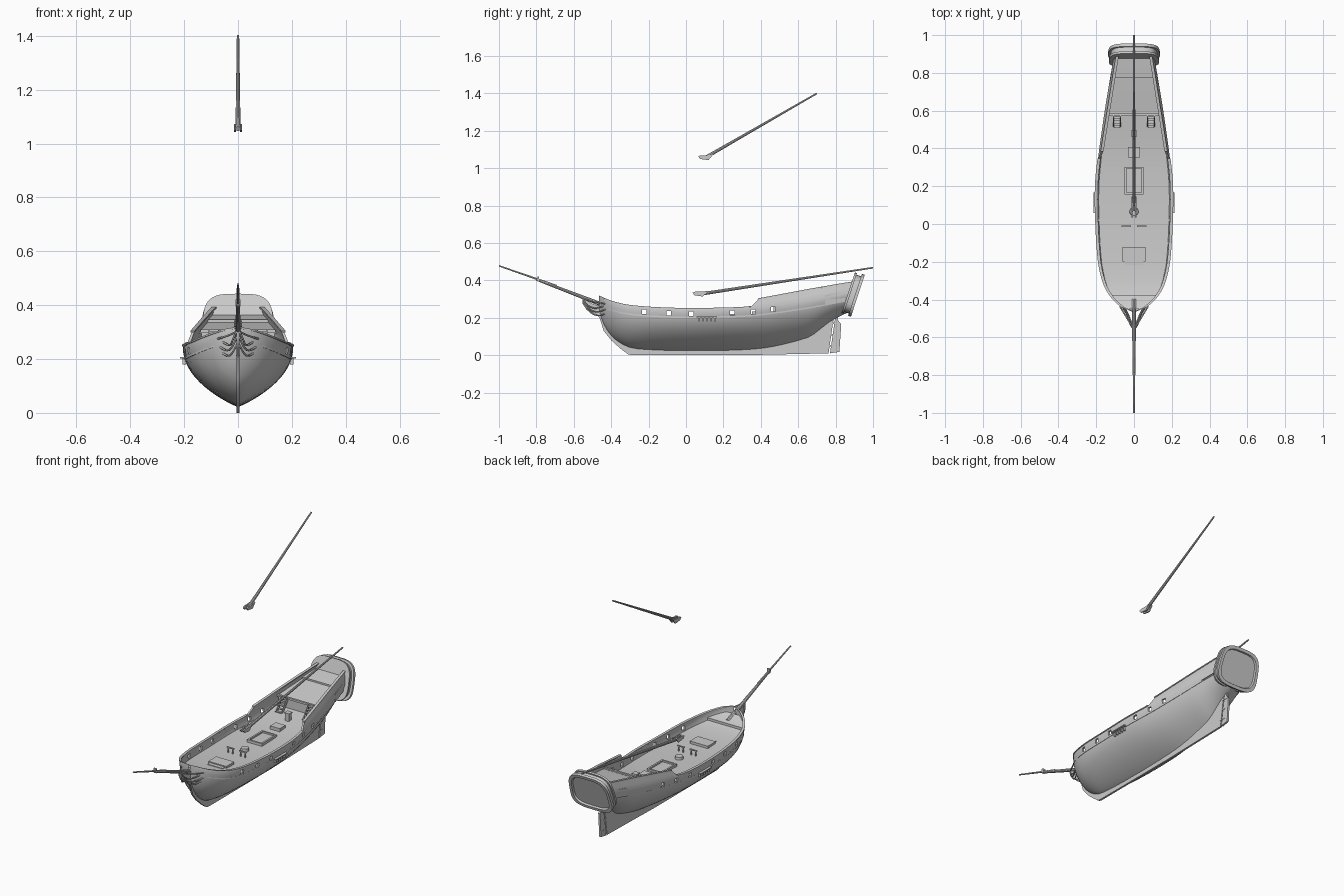
import bpy, bmesh, math
from mathutils import Vector

if "Cube" in bpy.data.objects:
    bpy.data.objects.remove(bpy.data.objects["Cube"])


def interp(pts):
    """Smooth cubic interpolation through (y, value) points."""
    xs, vs = zip(*pts)
    last = len(xs) - 1

    def slope(i):
        a, b = max(i - 1, 0), min(i + 1, last)
        return (vs[b] - vs[a]) / (xs[b] - xs[a])

    def f(x):
        x = min(max(x, xs[0]), xs[-1])
        i = next((k for k in range(last) if x <= xs[k + 1]), last - 1)
        h = xs[i + 1] - xs[i]
        t = (x - xs[i]) / h
        return ((2*t**3 - 3*t**2 + 1) * vs[i] + (t**3 - 2*t**2 + t) * h * slope(i)
                + (3*t**2 - 2*t**3) * vs[i + 1] + (t**3 - t**2) * h * slope(i + 1))
    return f


def finish(name, bm, smooth=True):
    bmesh.ops.recalc_face_normals(bm, faces=bm.faces)
    me = bpy.data.meshes.new(name)
    bm.to_mesh(me)
    bm.free()
    ob = bpy.data.objects.new(name, me)
    bpy.context.collection.objects.link(ob)
    if smooth:
        bpy.ops.object.select_all(action='DESELECT')
        ob.select_set(True)
        bpy.context.view_layer.objects.active = ob
        bpy.ops.object.shade_smooth_by_angle(angle=math.radians(35))
    return ob


def add_loft(bm, rings):
    vr = [[bm.verts.new(p) for p in r] for r in rings]
    n = len(vr[0])
    for a, b in zip(vr, vr[1:]):
        for i in range(n):
            j = (i + 1) % n
            bm.faces.new((a[i], a[j], b[j], b[i]))
    bm.faces.new(vr[0])
    bm.faces.new(vr[-1])


def loft(name, *ring_sets):
    bm = bmesh.new()
    for rings in ring_sets:
        add_loft(bm, rings)
    return finish(name, bm)


def boxes(name, items):
    """items: (x, y, z, sx, sy, sz) with centre and full size."""
    bm = bmesh.new()
    for x, y, z, sx, sy, sz in items:
        add_loft(bm, [[(x + i*sx/2, y + j*sy/2, z + k*sz/2) for i, j in
                       ((-1, -1), (1, -1), (1, 1), (-1, 1))] for k in (-1, 1)])
    return finish(name, bm, False)


def plate(name, yz, t):
    return loft(name, [[(s * t, y, z) for y, z in yz] for s in (-1, 1)])


def spar(name, a, b, r0, r1, n=10):
    a, b = Vector(a), Vector(b)
    q = (b - a).to_track_quat('Z', 'Y')
    circ = [Vector((math.cos(k*math.tau/n), math.sin(k*math.tau/n), 0)) for k in range(n)]
    return loft(name, [[p + q @ (c * r) for c in circ] for p, r in ((a, r0), (b, r1))])


# Hull lines: half width, bottom, sheer, bulwark top, fullness
width = interp([(-.465, .006), (-.45, .045), (-.43, .078), (-.4, .11), (-.35, .145), (-.3, .166),
                (-.2, .188), (0, .202), (.2, .204), (.35, .19), (.6, .155), (.8, .122), (.89, .105)])
bottom = interp([(-.465, .24), (-.45, .19), (-.42, .13), (-.38, .085), (-.33, .052), (-.27, .033),
                 (0, .022), (.3, .026), (.45, .04), (.6, .075), (.7, .112), (.8, .18), (.89, .225)])
sheer = interp([(-.465, .31), (-.4, .283), (-.3, .26), (-.1, .246), (.1, .244), (.35, .253),
                (.6, .285), (.89, .335)])
stern_top = interp([(.385, .298), (.6, .338), (.89, .392)])
power = interp([(-.465, .6), (-.3, .8), (0, .9), (.4, 1.0), (.6, 1.0), (.75, .8), (.89, .6)])


def top_z(y):
    low = sheer(y) + .003
    if y <= .345:
        return low
    return stern_top(y) if y >= .385 else low + (stern_top(.385) - low) * (y - .345) / .04


def hull_x(y, z):
    zb, zs = bottom(y), sheer(y)
    if z > zs:
        return width(y) - .3 * (z - zs)
    v = max((z - zb) / (zs - zb), 0)
    return width(y) * (1 - (1 - v)**2.1)**power(y)


def rake(y, z):
    return y + min(max((y - .65) / .24, 0), 1) * .33 * (z - .32)


# Hull shell
def hull_ring(y):
    zb, zs, zt = bottom(y), sheer(y), top_z(y)
    half = []
    for k in range(1, 15):
        v = (k / 14)**1.6
        half.append((zb + (zs - zb) * v, v))
    half += [((zs + zt) / 2, 1), (zt, 1)]
    out = [(hull_x(y, z), z) for z, v in half]
    inn = [(hull_x(y, z) * .94, z + .012 * (1 - v)) for z, v in half]
    ring = [(-x, z) for x, z in reversed(out)] + [(0, zb)] + out
    ring += list(reversed(inn)) + [(0, zb + .012)] + [(-x, z) for x, z in inn]
    return [(x, rake(y, z), z) for x, z in ring]


stations = [-.465, -.458, -.45, -.44, -.43, -.415, -.4, -.38, -.36, -.33]
stations += [-.3 + .043 * i for i in range(15)] + [.345, .385] + [.42 + .047 * i for i in range(11)]
hull = loft("hull", [hull_ring(y) for y in stations])

# Gun ports cut through both sides
cutter = boxes("port_cutter", [(0, y, sheer(y) - .021, .6, .024, .024)
                               for y in (-.222, -.093, .027, .247, .36, .467)])
cutter.hide_render = True
mod = hull.modifiers.new("ports", 'BOOLEAN')
mod.operation, mod.solver, mod.object = 'DIFFERENCE', 'EXACT', cutter
bpy.context.view_layer.objects.active = hull
bpy.ops.object.modifier_apply(modifier="ports")
bpy.data.objects.remove(cutter)


# Decks
def deck(name, y0, y1, zf, n, thick=.006):
    rings = []
    for i in range(n + 1):
        y = y0 + (y1 - y0) * i / n
        z = zf(y)
        x = hull_x(y, z) * .96
        rings.append([(-x, rake(y, z), z), (x, rake(y, z), z),
                      (x, rake(y, z), z - thick), (-x, rake(y, z), z - thick)])
    return loft(name, rings)


deck("main_deck", -.44, .62, lambda y: sheer(y) - .04, 26)
deck("bow_deck", -.45, -.375, lambda y: sheer(y) - .025, 8, .015)
deck("quarter_deck", .58, .885, lambda y: .3 + .19 * (y - .58), 8)
deck("poop_deck", .77, .887, lambda y: .31 + .19 * (y - .58), 4, .012)
boxes("quarter_bulkhead", [(0, .585, .257, .27, .008, .09), (0, .578, .304, .28, .012, .012)])


# Cap rails and wale strips following the hull
def strip(name, y0, y1, zf, n, out=.004, inn=.012, h=.006):
    sets = []
    for s in (-1, 1):
        rings = []
        for i in range(n + 1):
            y = y0 + (y1 - y0) * i / n
            z = zf(y)
            x = hull_x(y, z)
            a, b = s * (x + out), s * max(x - inn, .001)
            rings.append([(a, rake(y, z), z), (b, rake(y, z), z),
                          (b, rake(y, z), z + h), (a, rake(y, z), z + h)])
        sets.append(rings)
    return loft(name, *sets)


strip("main_cap_rail", -.464, .347, top_z, 36)
strip("stern_cap_rail", .385, .885, top_z, 12)
strip("wale", -.45, .88, lambda y: sheer(y) - .045, 36, .002, .004, .008)
strip("quarter_panel", .75, .86, lambda y: sheer(y) - .04, 5, .006, .006, .05)

# Keel with stem, and rudder
plate("keel_and_stem", [(-.555, .305), (-.553, .275), (-.53, .24), (-.485, .22), (-.462, .2),
                        (-.44, .13), (-.4, .08), (-.35, .035), (-.31, .005), (-.29, 0), (.3, 0),
                        (.762, .01), (.79, .2), (.79, .215), (.7, .15), (.55, .09), (.3, .05),
                        (-.25, .05), (-.36, .1), (-.42, .18), (-.45, .26), (-.5, .275)], .006)
plate("rudder", [(.77, .01), (.82, .018), (.83, .165), (.814, .185), (.812, .24), (.803, .24)], .006)
boxes("rudder_hinges", [(0, .772 + .14 * z, z, .016, .04, .008) for z in (.05, .11, .17)])

# Raked transom with stepped frame
t_dir, n_dir = Vector((0, .33, 1)).normalized(), Vector((0, 1, -.33)).normalized()


def transom_ring(off, shrink):
    pts = []
    for k in range(40):
        a = math.tau * k / 40
        c, s = math.cos(a), math.sin(a)
        u = math.copysign(abs(c)**.55, c) * (.136 - shrink)
        t = math.copysign(abs(s)**.6, s) * (.118 - shrink)
        u *= 1 - .06 * t / .118
        pts.append(Vector((u, .896, .325)) + t_dir * t + n_dir * off)
    return pts


loft("transom", [transom_ring(o, s) for o, s in (
    (-.03, .02), (-.03, .004), (-.018, .004), (-.018, .013), (.008, .013), (.008, 0),
    (.024, 0), (.024, .018), (.014, .022))])

# Bowsprit and jib boom
spar("bowsprit", (0, -.4, .252), (0, -.8, .405), .012, .007)
spar("jib_boom", (0, -.69, .37), (0, -1, .478), .006, .004)
boxes("bowsprit_cap", [(0, -.79, .408, .018, .01, .026)])

# Gaff and boom with jaws
for name, a, b in (("gaff", (0, .1, 1.055), (0, .7, 1.4)), ("boom", (0, .07, .326), (0, 1, .468))):
    spar(name, a, b, .0095, .0045)
    y, z = a[1], a[2]
    for s in (-1, 1):
        jaw = plate(name + "_jaw", [(y - .035, z + .008), (y - .02, z + .014), (y + .02, z + .014),
                                    (y + .045, z + .018), (y + .02, z - .012), (y - .025, z - .006)], .004)
        jaw.location.x = s * .0105

# Beakhead rails
for s in (-1, 1):
    for i, path in enumerate((
            ((0, -.556, .305), (.03, -.51, .29), (.075, -.435, .275)),
            ((.004, -.55, .285), (.022, -.515, .245), (.04, -.475, .232), (.068, -.43, .245)),
            ((.004, -.535, .255), (.02, -.505, .225), (.035, -.47, .212), (.058, -.43, .222)),
            ((.003, -.555, .31), (.02, -.53, .27), (.03, -.49, .252), (.055, -.44, .262)))):
        cu = bpy.data.curves.new("head_rail", 'CURVE')
        cu.dimensions, cu.bevel_depth, cu.bevel_resolution, cu.use_fill_caps = '3D', .0038, 1, True
        sp = cu.splines.new('BEZIER')
        sp.bezier_points.add(len(path) - 1)
        for bp, (x, y, z) in zip(sp.bezier_points, path):
            bp.co = (s * x, y, z)
            bp.handle_left_type = bp.handle_right_type = 'AUTO'
        cu.resolution_u = 4
        bpy.context.collection.objects.link(bpy.data.objects.new("head_rail", cu))

# Rigging channels with chain plates
boxes("channels", [(s * .204, .112, .205, .022, .11, .006) for s in (-1, 1)]
      + [(s * .2, .07 + .021 * i, .193, .014, .006, .026) for s in (-1, 1) for i in range(5)])

# Deck fittings
boxes("fore_hatch", [(0, -.16, .212, .12, .075, .02), (0, -.205, .211, .1, .03, .01)])
boxes("main_hatch", [(s * .045, .23, .212, .01, .14, .018) for s in (-1, 1)]
      + [(0, .23 + s * .068, .212, .1, .01, .018) for s in (-1, 1)] + [(0, .23, .207, .09, .13, .01)])
boxes("aft_hatch", [(0, .38, .222, .065, .055, .022)])
boxes("pin_rails", [(s * .042, -.012, .236, .05, .008, .006) for s in (-1, 1)]
      + [(s * x, -.012, .22, .006, .006, .034) for s in (-1, 1) for x in (.027, .057)])
spar("mast_collar", (0, .065, .2), (0, .065, .22), .024, .022, 16)
boxes("binnacle", [(0, .48, .245, .026, .026, .05), (0, .48, .272, .032, .032, .006)])

# Stairs to the quarterdeck
for s in (-1, 1):
    boxes("stairs", [(s * .09, .515 + .012 * i, .24 + .015 * i, .034, .014, .005) for i in range(5)])
    for e in (-1, 1):
        side = plate("stair_side", [(.503, .215), (.52, .215), (.578, .29), (.578, .31), (.565, .31)], .002)
        side.location.x = s * .09 + e * .018
